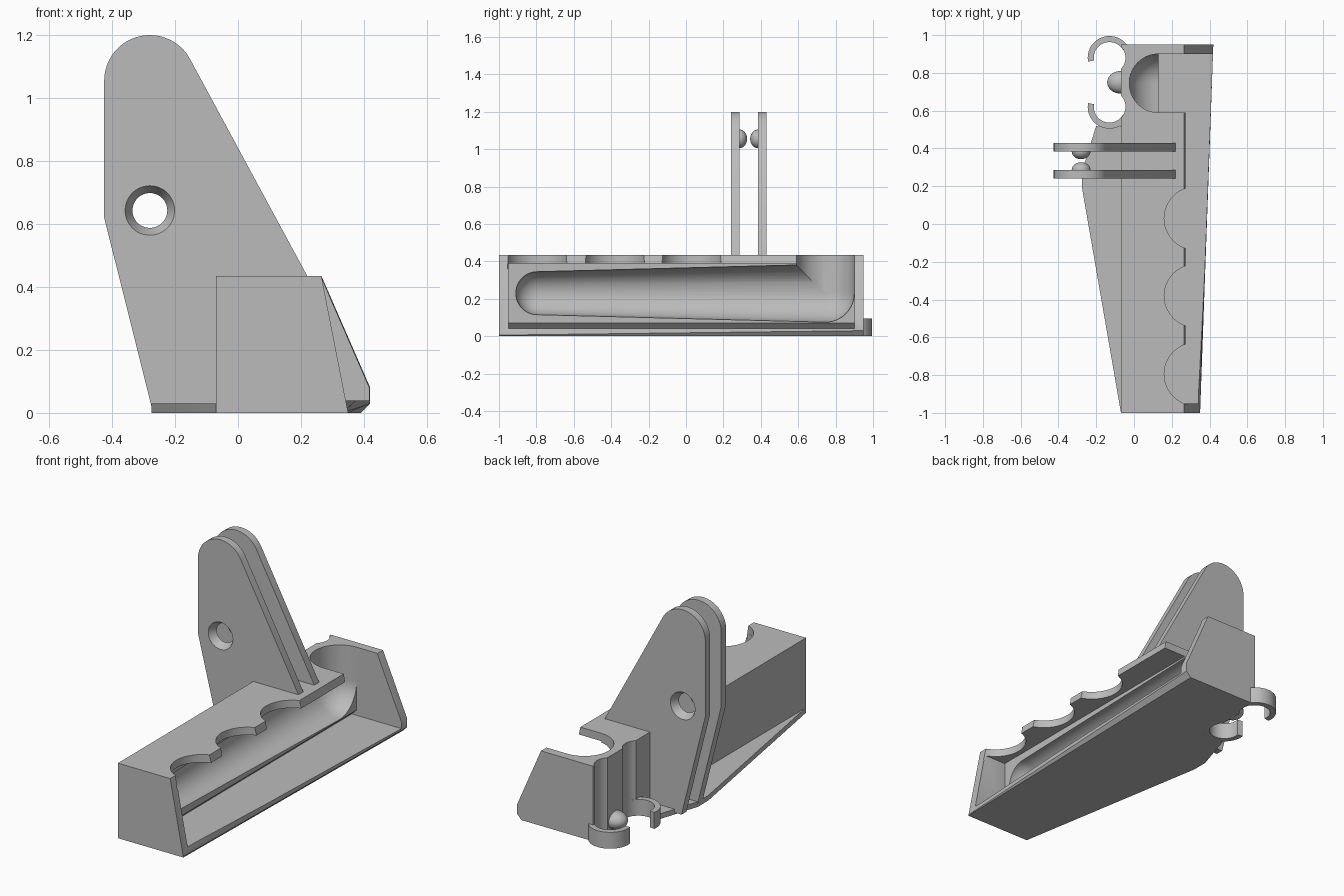
import bpy, bmesh
from math import cos, sin, pi, radians
from mathutils import Matrix

default = bpy.data.objects.get("Cube")
if default:
    bpy.data.objects.remove(default)

grey = bpy.data.materials.new("plain grey")
grey.use_nodes = True
grey.diffuse_color = (0.5, 0.5, 0.5, 1)
grey.node_tree.nodes["Principled BSDF"].inputs["Base Color"].default_value = (0.5, 0.5, 0.5, 1)


def make(name, bm):
    bmesh.ops.recalc_face_normals(bm, faces=bm.faces)
    mesh = bpy.data.meshes.new(name)
    bm.to_mesh(mesh)
    bm.free()
    mesh.materials.append(grey)
    obj = bpy.data.objects.new(name, mesh)
    bpy.context.collection.objects.link(obj)
    return obj


def loft(name, start, end):
    """Closed solid between two matching rings of 3D points."""
    bm = bmesh.new()
    a = [bm.verts.new(p) for p in start]
    b = [bm.verts.new(p) for p in end]
    bm.faces.new(a)
    bm.faces.new(b)
    for i in range(len(a)):
        j = (i + 1) % len(a)
        bm.faces.new((a[i], a[j], b[j], b[i]))
    return make(name, bm)


def along_y(name, pts, y0, y1):
    return loft(name, [(x, y0, z) for x, z in pts], [(x, y1, z) for x, z in pts])


def along_z(name, pts, z0, z1):
    return loft(name, [(x, y, z0) for x, y in pts], [(x, y, z1) for x, y in pts])


def arc(cx, cy, r, a0, a1, n=32):
    angles = [radians(a0 + (a1 - a0) * i / n) for i in range(n + 1)]
    return [(cx + r * cos(a), cy + r * sin(a)) for a in angles]


def circle(cx, cy, r, n=48):
    return arc(cx, cy, r, 0, 360 - 360 / n, n - 1)


def ball(name, centre, scale):
    bm = bmesh.new()
    bmesh.ops.create_uvsphere(bm, u_segments=32, v_segments=16, radius=1,
                              matrix=Matrix.Translation(centre) @ Matrix.Diagonal((*scale, 1)))
    return make(name, bm)


def cut(obj, cutter):
    mod = obj.modifiers.new("cut", "BOOLEAN")
    mod.operation = "DIFFERENCE"
    mod.solver = "EXACT"
    mod.object = cutter
    cutter.hide_render = True
    bpy.context.view_layer.objects.active = obj
    bpy.ops.object.modifier_apply(modifier=mod.name)
    bpy.data.objects.remove(cutter)


# Body: wedge lofted from front wall to the wider back wall
front = [(-0.07, 0), (0.35, 0), (0.349, 0.006), (0.347, 0.015), (0.265, 0.435), (-0.07, 0.435)]
back = [(-0.07, 0), (0.39, 0), (0.42, 0.03), (0.42, 0.08), (0.265, 0.435), (-0.07, 0.435)]
body = loft("holder_body", [(x, -1, z) for x, z in front], [(x, 0.95, z) for x, z in back])

# Side cavity with a flat inner wall
cut(body, along_y("cavity_cutter",
                  [(0.13, 0.39), (0.13, 0.07), (0.1, 0.04), (0.6, 0.04), (0.6, 0.39)], -0.95, 0.9))

# Tapered round slot along the inner wall, ending in a rounded elbow
profile = arc(-0.795, 0, 0.115, 180, 90, 12) + arc(0.745, 0, 0.155, 90, 0, 12)
bm = bmesh.new()
verts = [bm.verts.new((0.13, y, 0.23 + max(r, 0))) for y, r in profile]
edges = [bm.edges.new(pair) for pair in zip(verts, verts[1:])]
bmesh.ops.spin(bm, geom=verts + edges, cent=(0.13, 0, 0.23), axis=(0, 1, 0),
               angle=2 * pi, steps=48)
bmesh.ops.remove_doubles(bm, verts=bm.verts, dist=0.0005)
cut(body, make("slot_cutter", bm))

# Vertical well open to the top and side
well = arc(0.13, 0.745, 0.155, 90, 270) + [(0.6, 0.59), (0.6, 0.9)]
cut(body, along_z("well_cutter", well, 0.23, 0.6))

# Scooped notches in the top edge
for y in (0.03, -0.38, -0.795):
    cut(body, along_z("scoop_cutter", circle(0.327, y, 0.167), 0.36, 0.6))

# Grooves down the rear left wall, each with a C-shaped clip at the foot
for side, label in ((1, "rear"), (-1, "inner")):
    cy = 0.75 + side * 0.13
    cut(body, along_z("groove_cutter", circle(-0.13, cy, 0.085), -0.1, 0.6))
    ring = arc(-0.13, cy, 0.115, side * 190, side * 30) + arc(-0.13, cy, 0.083, side * 30, side * 190)
    along_z(label + "_clip", ring, 0, 0.095)

# Detent knob between the clips
ball("clip_knob", (-0.07, 0.75, 0.05), (0.072, 0.06, 0.05))

# Flat base wing
along_z("base_wing", [(-0.069, -1), (-0.275, 0.19), (-0.275, 0.28), (-0.2, 0.52), (-0.069, 0.52)], 0, 0.03)

# Twin arms with countersunk holes and facing pivot bumps
outline = arc(-0.28, 1.055, 0.145, 180, 28) + [(0.22, 0.435), (0.22, 0.41), (-0.07, 0.41),
                                              (-0.07, 0.01), (-0.272, 0.01), (-0.425, 0.62)]
for label, outer, inner in (("front", 0.24, 0.285), ("rear", 0.43, 0.385)):
    arm = along_y(label + "_arm", outline, outer, inner)
    step = (inner - outer) / 10
    wide, narrow = circle(-0.28, 0.643, 0.081), circle(-0.28, 0.643, 0.053)
    cut(arm, loft("hole_cutter", [(x, outer - step, z) for x, z in wide],
                  [(x, inner + step, z) for x, z in narrow]))
    ball(label + "_pivot_bump", (-0.28, inner, 1.055), (0.05, 0.042, 0.05))

# Smooth curves, sharp edges
bpy.ops.object.select_all(action="DESELECT")
for obj in bpy.context.collection.objects:
    if obj.type == "MESH" and grey.name in obj.data.materials:
        obj.select_set(True)
        bpy.context.view_layer.objects.active = obj
bpy.ops.object.shade_smooth_by_angle(angle=radians(30))
